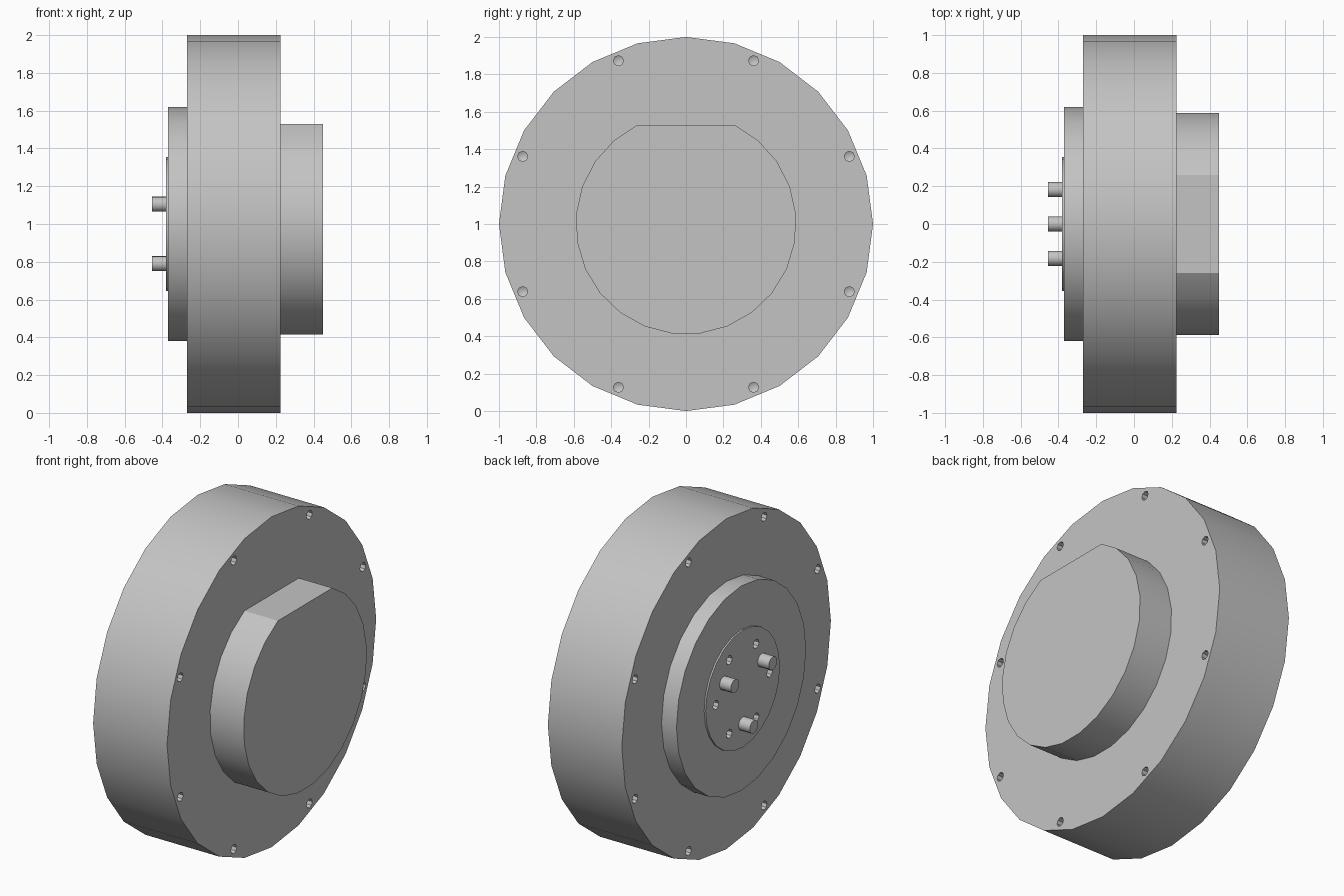
import bpy, bmesh, math

cube = bpy.data.objects.get("Cube")
if cube:
    bpy.data.objects.remove(cube, do_unlink=True)

grey = bpy.data.materials.new("plain_grey")
grey.use_nodes = True
GREY = (0.55, 0.55, 0.55, 1)
grey.diffuse_color = GREY
grey.node_tree.nodes["Principled BSDF"].inputs["Base Color"].default_value = GREY


def ring(r, n, start=0.0, cy=0.0, cz=1.0):
    """Regular polygon in the YZ plane."""
    return [(cy + r * math.cos(start + math.tau * i / n),
             cz + r * math.sin(start + math.tau * i / n)) for i in range(n)]


def add_prism(bm, outline, x0, x1, tip=None):
    """Extrude a YZ outline from x0 to x1; an optional tip ends it in a cone."""
    a = [bm.verts.new((x0, y, z)) for y, z in outline]
    b = [bm.verts.new((x1, y, z)) for y, z in outline]
    n = len(outline)
    bm.faces.new(a)
    for i in range(n):
        bm.faces.new((a[i], a[(i + 1) % n], b[(i + 1) % n], b[i]))
    if tip is None:
        bm.faces.new(b[::-1])
    else:
        cy = sum(p[0] for p in outline) / n
        cz = sum(p[1] for p in outline) / n
        t = bm.verts.new((tip, cy, cz))
        for i in range(n):
            bm.faces.new((b[i], b[(i + 1) % n], t))


def finish(bm, name):
    bmesh.ops.recalc_face_normals(bm, faces=bm.faces)
    me = bpy.data.meshes.new(name)
    bm.to_mesh(me)
    bm.free()
    me.materials.append(grey)
    ob = bpy.data.objects.new(name, me)
    bpy.context.collection.objects.link(ob)
    return ob


def part(name, outline, x0, x1):
    bm = bmesh.new()
    add_prism(bm, outline, x0, x1)
    return finish(bm, name)


def select(ob):
    bpy.ops.object.select_all(action='DESELECT')
    ob.select_set(True)
    bpy.context.view_layer.objects.active = ob


def drill(ob, cutter):
    mod = ob.modifiers.new("holes", 'BOOLEAN')
    mod.operation = 'DIFFERENCE'
    mod.solver = 'EXACT'
    mod.object = cutter
    select(ob)
    bpy.ops.object.modifier_apply(modifier=mod.name)


def hole_cutter(name, centres, runs):
    """Drill bits with pointed ends; each run is (start, end, tip) along x."""
    bm = bmesh.new()
    for cy, cz in centres:
        for x0, x1, tip in runs:
            add_prism(bm, ring(0.027, 8, 0, cy, cz), x0, x1, tip)
    ob = finish(bm, name)
    ob.hide_render = True
    return ob


# Main round body and the stepped discs on its left-hand face
body = part("main_body", ring(1.0, 24), -0.27, 0.225)
back_plate = part("back_plate", ring(0.62, 24), -0.37, -0.27)
pin_plate = part("pin_plate", ring(0.355, 24), -0.38, -0.37)

# Boss with a flat top
corner = math.acos(0.26 / 0.59)
sweep = math.tau - (math.pi - 2 * corner)
arc = [corner - sweep * i / 21 for i in range(22)]
boss = part("flat_topped_boss",
            [(0.59 * math.cos(t), 1 + 0.59 * math.sin(t)) for t in arc], 0.225, 0.45)

# Three contact pins
pins = [part(f"pin_{i + 1}", ring(0.04, 16, 0, cy, cz), -0.455, -0.38)
        for i, (cy, cz) in enumerate(ring(0.21, 3, math.radians(30)))]

# Rim holes on both faces, and small holes around the pins
rim_cutter = hole_cutter("rim_hole_cutter", ring(0.945, 8, math.radians(22.5)),
                         [(0.3, 0.13, 0.115), (-0.35, -0.175, -0.16)])
pin_cutter = hole_cutter("pin_plate_hole_cutter", ring(0.257, 6),
                         [(-0.45, -0.31, -0.295)])
drill(body, rim_cutter)
drill(back_plate, pin_cutter)
drill(pin_plate, pin_cutter)
for cutter in (rim_cutter, pin_cutter):
    bpy.data.objects.remove(cutter, do_unlink=True)

# Smooth round walls, crisp edges
for ob in [body, back_plate, pin_plate, boss] + pins:
    select(ob)
    bpy.ops.object.shade_smooth_by_angle(angle=math.radians(30))
